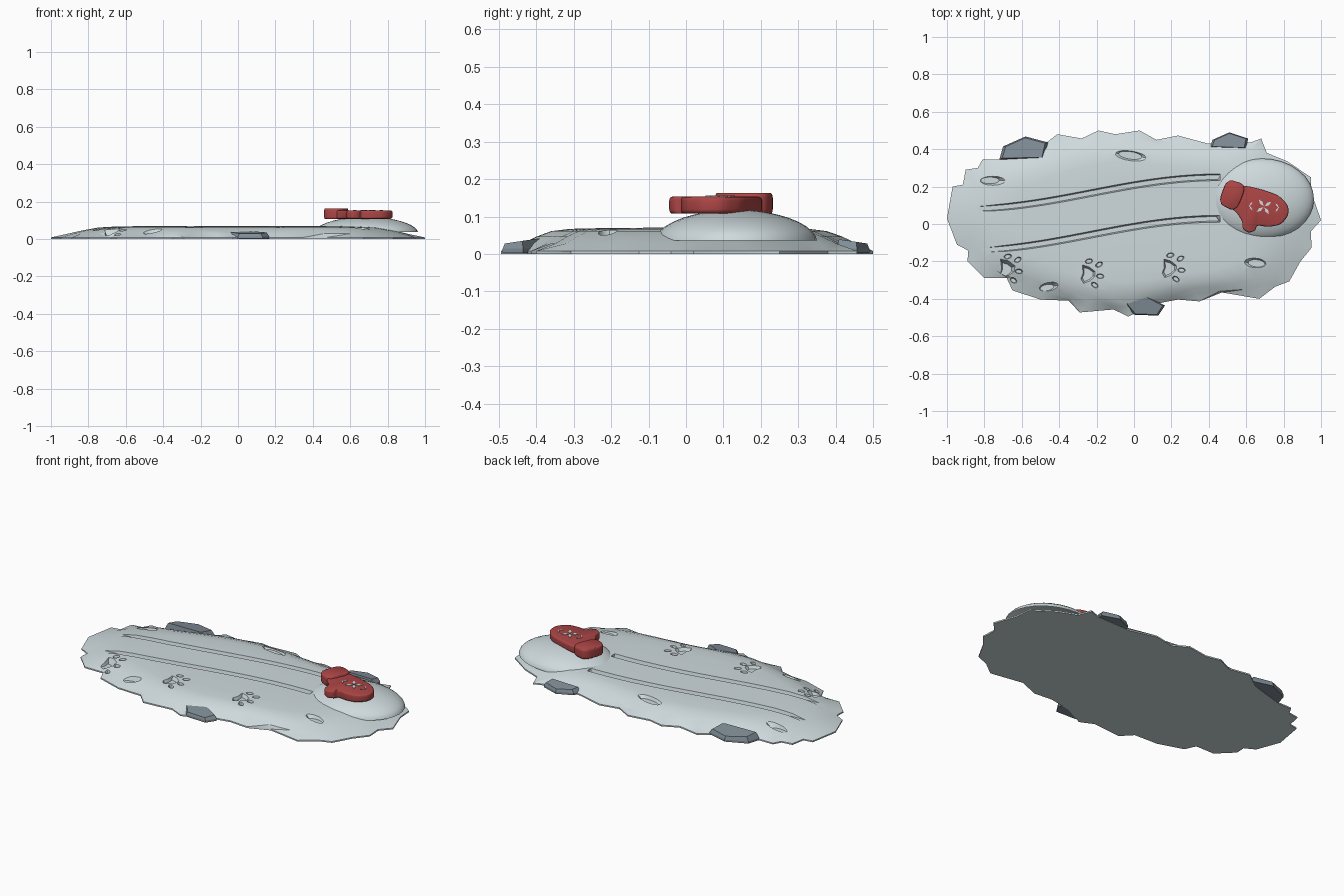
import bpy, bmesh, math
from mathutils import Vector

if "Cube" in bpy.data.objects:
    bpy.data.objects.remove(bpy.data.objects["Cube"], do_unlink=True)


def material(name, *rgb):
    mat = bpy.data.materials.new(name)
    mat.use_nodes = True
    mat.diffuse_color = (*rgb, 1)
    mat.node_tree.nodes["Principled BSDF"].inputs["Base Color"].default_value = (*rgb, 1)
    return mat


snow = material("snow", 0.62, 0.70, 0.72)
stone = material("stone", 0.22, 0.27, 0.31)
wool = material("red wool", 0.42, 0.06, 0.06)
stitching = material("pale stitching", 0.62, 0.70, 0.72)


def finish(name, bm, mat, angle=30):
    mesh = bpy.data.meshes.new(name)
    bmesh.ops.recalc_face_normals(bm, faces=bm.faces)
    bm.to_mesh(mesh)
    bm.free()
    obj = bpy.data.objects.new(name, mesh)
    bpy.context.collection.objects.link(obj)
    mesh.materials.append(mat)
    smooth(obj, angle)
    return obj


def smooth(obj, angle):
    bpy.ops.object.select_all(action="DESELECT")
    obj.select_set(True)
    bpy.context.view_layer.objects.active = obj
    bpy.ops.object.shade_smooth_by_angle(angle=math.radians(angle))


def skin(bm, rings, cap_start=True, cap_end=True):
    """Join equal loops of points into a tube, with optional end caps."""
    loops = [[bm.verts.new(p) for p in ring] for ring in rings]
    for a, b in zip(loops, loops[1:]):
        for i in range(len(a)):
            j = (i + 1) % len(a)
            bm.faces.new((a[i], a[j], b[j], b[i]))
    if cap_start:
        bm.faces.new(loops[0][::-1])
    if cap_end:
        bm.faces.new(loops[-1])


def inset(points, factor):
    centre = sum((Vector(p) for p in points), Vector((0, 0))) / len(points)
    return [centre + (Vector(p) - centre) * factor for p in points]


def oval(x, y, rx, ry, turn=0, sides=14):
    c, s = math.cos(turn), math.sin(turn)
    loop = []
    for i in range(sides):
        a = math.tau * i / sides
        u, v = rx * math.cos(a), ry * math.sin(a)
        loop.append((x + u * c - v * s, y + u * s + v * c))
    return loop


# Snow patch: ragged outline, rising in rings to a nearly level top
outline = [Vector(p) for p in (
    (-1, .03), (-.97, .2), (-.915, .21), (-.9, .29), (-.835, .3), (-.81, .345),
    (-.72, .345), (-.5, .41), (-.41, .48), (-.28, .457), (-.19, .5), (-.1, .48),
    (.03, .5), (.12, .45), (.235, .473), (.395, .43), (.62, .435), (.68, .457),
    (.71, .38), (.82, .335), (.945, .25), (.95, .163), (1, .02), (.945, -.04),
    (.95, -.126), (.89, -.2), (.83, -.307), (.755, -.335), (.67, -.4), (.47, -.366),
    (.35, -.414), (.235, -.404), (.1, -.43), (-.03, -.495), (-.11, -.457),
    (-.29, -.473), (-.35, -.41), (-.5, -.404), (-.65, -.355), (-.68, -.29),
    (-.8, -.29), (-.89, -.2), (-.887, -.142), (-.947, -.11))]
profile = ((1, 0), (1, .008), (.93, .028), (.86, .046), (.78, .061), (.68, .067),
           (.5, .069), (.25, .07), (.06, .07))


def soften(loop):
    n = len(loop)
    return [(loop[i - 1] + loop[i] * 2 + loop[(i + 1) % n]) / 4 for i in range(n)]


rings, loop = [], outline
for scale, z in profile:
    if scale < 1:
        loop = soften(loop)
    rings.append([(p.x * scale, p.y * scale, z) for p in loop])
bm = bmesh.new()
skin(bm, rings)
bmesh.ops.triangulate(bm, faces=[f for f in bm.faces if len(f.verts) == 4])
snow_patch = finish("snow_patch", bm, snow)


def surface(x, y):
    hit, place, _, _ = snow_patch.ray_cast(Vector((x, y, 1)), Vector((0, 0, -1)))
    return place.z if hit else 0.02


# Hollows pressed into the snow
bm = bmesh.new()


def press(loop, depth, taper=0.75):
    x, y = (sum(p[k] for p in loop) / len(loop) for k in (0, 1))
    z = surface(x, y)
    flare = 1 + (1 - taper) * 2
    skin(bm, [[(*p, max(z - depth, 0.006)) for p in inset(loop, taper)],
              [(*p, z) for p in loop],
              [(*p, z + depth * 2) for p in inset(loop, flare)]])


for shift in (0, -0.222):
    # runner track with sloping walls, easing sideways along its length
    track = []
    steps = 24
    for i in range(steps + 1):
        t = i / steps
        x = -0.92 + 1.38 * t
        y = 0.08 + 0.085 * (1 - math.cos(math.pi * t)) + shift
        track.append([(x, y - .012, .045), (x, y + .012, .045),
                      (x, y + .024, .09), (x, y - .024, .09)])
    skin(bm, track)

for x, y, rx, ry, turn in ((-.77, .233, .066, .024, 0), (-.02, .367, .084, .027, -.15),
                           (-.465, -.34, .05, .022, .2), (.655, -.21, .06, .026, -.1)):
    press(oval(x, y, rx, ry, turn), 0.014)

for x, y in ((-.68, -.24), (-.245, -.265), (.19, -.233)):
    pad = [(x + u, y + v) for u, v in ((-.03, .045), (.005, .035), (.036, .012), (.036, -.014),
                                       (.01, -.04), (-.025, -.055), (-.04, -.03), (-.028, 0))]
    press(pad, 0.018)
    for u, v, turn in ((.004, .066, .2), (.058, .048, .5), (.064, -.014, -.1), (.035, -.062, -.6)):
        press(oval(x + u, y + v, .021, .013, turn, 10), 0.014)

cutter = finish("hollow_cutter", bm, snow)
cutter.hide_render = True
mod = snow_patch.modifiers.new("hollows", "BOOLEAN")
mod.object = cutter
mod.operation = "DIFFERENCE"
mod.solver = "EXACT"
mod.use_self = True
bpy.ops.object.select_all(action="DESELECT")
bpy.context.view_layer.objects.active = snow_patch
snow_patch.select_set(True)
bpy.ops.object.modifier_apply(modifier=mod.name)
bpy.data.objects.remove(cutter, do_unlink=True)
smooth(snow_patch, 30)

# Snow mound: an open dome resting over the right end
bm = bmesh.new()
rings = []
for i in range(9):
    a = math.pi / 2 * i / 9
    r = math.cos(a)
    rings.append([(*p, 0.036 + 0.082 * math.sin(a) ** 1.1)
                  for p in oval(.685, .133, .277 * r, .217 * r, 0, 32)])
skin(bm, rings, cap_start=False)
finish("snow_mound", bm, snow, 45)

# Faceted stones at the rim, tops tilted outwards
stones = {"back_right_stone": ((-.72, .345), (-.48, .35), (-.46, .436), (-.58, .468), (-.7, .415)),
          "back_left_stone": ((.406, .41), (.6, .404), (.61, .457), (.51, .49), (.42, .45)),
          "front_stone": ((-.05, -.425), (0, -.485), (.13, -.49), (.166, -.436), (.07, -.385))}
for name, loop in stones.items():
    bm = bmesh.new()
    skin(bm, [[(*p, 0.002) for p in loop],
              [(*p, 0.014) for p in loop],
              [(*p, 0.036 + 0.15 * (0.43 - abs(p.y))) for p in inset(loop, 0.88)]])
    finish(name, bm, stone, 10)


# Mitten: rounded slabs for hand and cuff
def slab(name, loop, low, high, edge):
    bm = bmesh.new()
    rings = []
    for t in (0, 0.3, 0.7, 1):
        rings.append((1 - edge * (1 - math.sin(t * math.pi / 2)), low + (high - low) * 0.25 * (1 - math.cos(t * math.pi / 2))))
    rings += [(f, low + high - z) for f, z in reversed(rings)]
    skin(bm, [[(*p, z) for p in inset(loop, f)] for f, z in rings])
    return finish(name, bm, wool, 40)


def rounded(loop):
    """Cut each corner twice for a smooth outline."""
    loop = [Vector(p) for p in loop]
    for _ in range(2):
        loop = [q for i, p in enumerate(loop) for q in
                (p.lerp(loop[i - 1], 0.2), p.lerp(loop[(i + 1) % len(loop)], 0.2))]
    return loop


hand = ((.53, .2), (.6, .205), (.68, .185), (.775, .152), (.825, .1), (.826, .045), (.785, -.004),
        (.717, -.016), (.657, -.006), (.65, -.034), (.615, -.048), (.581, -.028), (.58, .013),
        (.55, .06), (.5, .1))
slab("mitten_hand", rounded(hand), .108, .153, .07)
cuff = ((.497, .243), (.449, .11), (.545, .064), (.604, .208))
slab("mitten_cuff", rounded(cuff), .106, .163, .08)

# Stitched flower and chevrons on the back of the mitten
bm = bmesh.new()
flower = Vector((.695, .092))


def plate(centre, turn, length, width):
    along = Vector((math.cos(turn), math.sin(turn)))
    side = along.orthogonal()
    loop = [centre - along * length, centre + side * width,
            centre + along * length, centre - side * width]
    skin(bm, [[(*p, z) for p in loop] for z in (.152, .156)])


for k in range(4):
    turn = 0.6 + k * math.pi / 2
    plate(flower + Vector((math.cos(turn), math.sin(turn))) * .026, turn, .022, .009)
for sign in (1, -1):
    tip = flower + Vector((sign * .078, -sign * .004))
    for tilt in (1, -1):
        plate(tip + Vector((-sign * .008, tilt * .011)), -sign * tilt * 0.95, .016, .004)
finish("mitten_stitching", bm, stitching)
